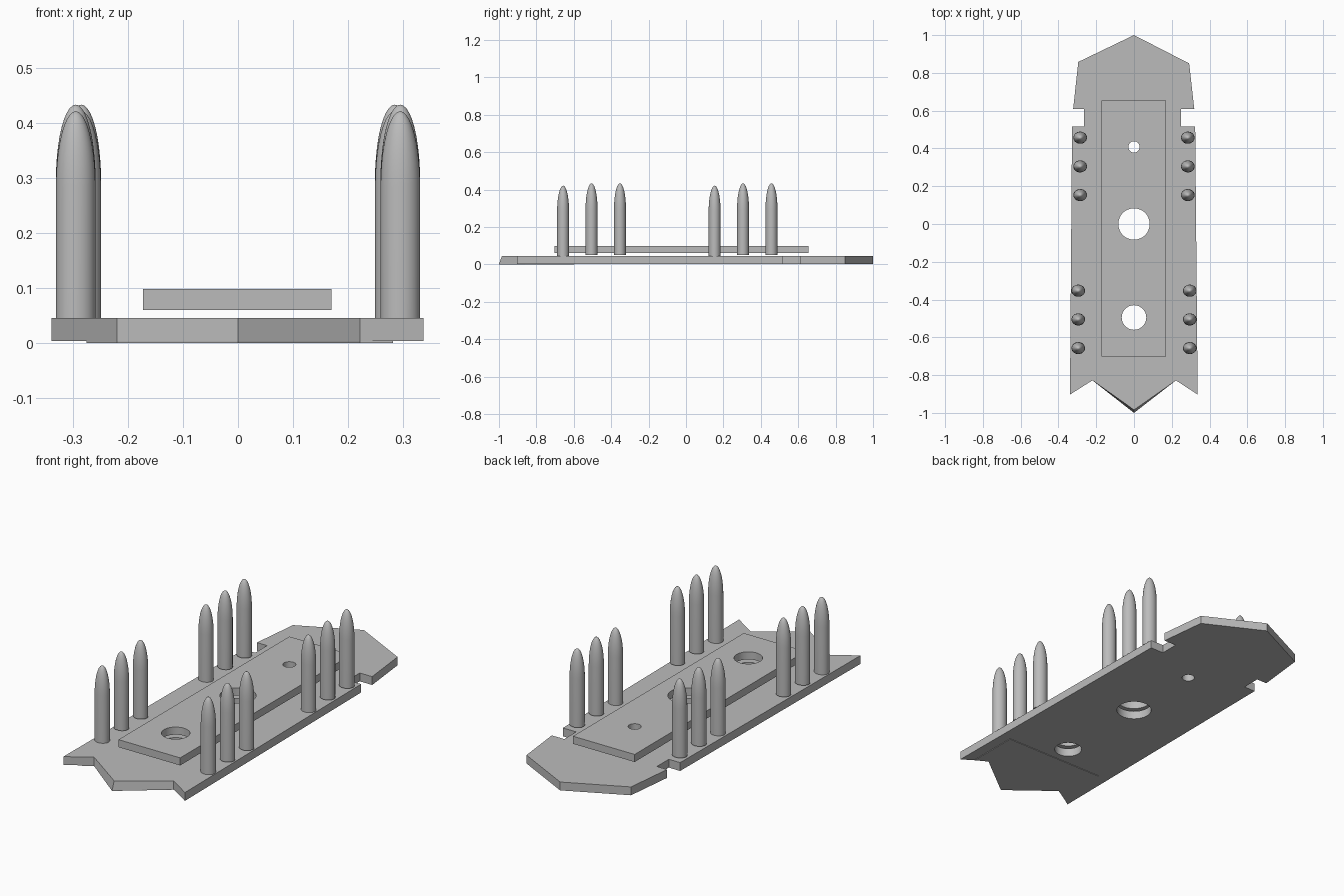
import bpy, bmesh
from math import sin, cos, pi, tau, radians
from mathutils import Vector

cube = bpy.data.objects.get("Cube")
if cube:
    bpy.data.objects.remove(cube, do_unlink=True)

grey = bpy.data.materials.new("mid grey")
grey.use_nodes = True
grey.diffuse_color = (0.5, 0.5, 0.5, 1)
grey.node_tree.nodes["Principled BSDF"].inputs["Base Color"].default_value = (0.5, 0.5, 0.5, 1)

HOLES = [(0, 0, 0.083), (0, -0.495, 0.065), (0, 0.408, 0.03)]


def finish(bm, name, smooth=True):
    bmesh.ops.recalc_face_normals(bm, faces=bm.faces[:])
    mesh = bpy.data.meshes.new(name)
    bm.to_mesh(mesh)
    bm.free()
    obj = bpy.data.objects.new(name, mesh)
    bpy.context.collection.objects.link(obj)
    mesh.materials.append(grey)
    if smooth:
        bpy.ops.object.select_all(action='DESELECT')
        obj.select_set(True)
        bpy.context.view_layer.objects.active = obj
        bpy.ops.object.shade_smooth_by_angle(angle=radians(35))
    return obj


def slab(name, outline, bottom, top, holes=(), front_lean=0):
    """Extrude an outline with round holes; front_lean pulls the lower tip forward."""
    loops = [outline]
    for x, y, r in holes:
        loops.append([(x + r * cos(tau * i / 48), y + r * sin(tau * i / 48)) for i in range(48)])
    bm = bmesh.new()
    edges = []
    for loop in loops:
        vs = [bm.verts.new((x, y, bottom)) for x, y in loop]
        edges += [bm.edges.new((a, b)) for a, b in zip(vs, vs[1:] + vs[:1])]
    bmesh.ops.triangle_fill(bm, edges=edges, use_beauty=True, normal=Vector((0, 0, 1)))
    ext = bmesh.ops.extrude_face_region(bm, geom=bm.faces[:], use_keep_orig=True)
    for v in ext["geom"]:
        if isinstance(v, bmesh.types.BMVert):
            v.co.z = top
            if v.co.y < -0.95:
                v.co.y += front_lean
    return finish(bm, name)


# Base plate: pointed back, side notches, three-pronged front
slab("base_plate", [
    (0, 1), (-0.295, 0.858), (-0.322, 0.61), (-0.265, 0.61), (-0.265, 0.515),
    (-0.328, 0.515), (-0.339, -0.903), (-0.22, -0.828), (0, -1), (0.222, -0.828),
    (0.337, -0.903), (0.324, 0.515), (0.25, 0.515), (0.25, 0.61), (0.319, 0.61),
    (0.292, 0.85)], 0.003, 0.045, HOLES, 0.016)

# Thin skin under the front tip
slab("front_underlay", [(-0.275, -0.595), (-0.275, -0.86), (-0.22, -0.828), (0, -1),
                        (0.222, -0.828), (0.282, -0.86), (0.282, -0.595)], 0, 0.003)

# Raised deck
slab("raised_deck", [(-0.173, -0.702), (0.17, -0.702), (0.17, 0.655), (-0.173, 0.655)],
     0.06, 0.098, HOLES)


def pin(name, x, y, base):
    """Round-nosed upright pin with a slightly oval section."""
    profile = [(1, 0), (1, 0.245)]
    profile += [(cos(a), 0.245 + 0.138 * sin(a)) for a in (pi / 2 * i / 10 for i in range(1, 10))]
    bm = bmesh.new()
    rings = [[bm.verts.new((x + 0.036 * r * cos(tau * i / 32), y + 0.032 * r * sin(tau * i / 32),
                            base + h)) for i in range(32)] for r, h in profile]
    for low, high in zip(rings, rings[1:]):
        for i in range(32):
            j = (i + 1) % 32
            bm.faces.new((low[i], low[j], high[j], high[i]))
    tip = bm.verts.new((x, y, base + 0.383))
    for i in range(32):
        bm.faces.new((rings[-1][i], rings[-1][(i + 1) % 32], tip))
    bm.faces.new(rings[0])
    finish(bm, name)


# Four groups of three pins; the first of each group sits a little lower
for group, x, y0 in (("front", 0.295, -0.657), ("back", 0.285, 0.153)):
    for side, sign in (("left", 1), ("right", -1)):
        for n in range(3):
            pin(f"{group}_{side}_pin_{n + 1}", sign * x, y0 + 0.152 * n, 0.038 if n == 0 else 0.05)
